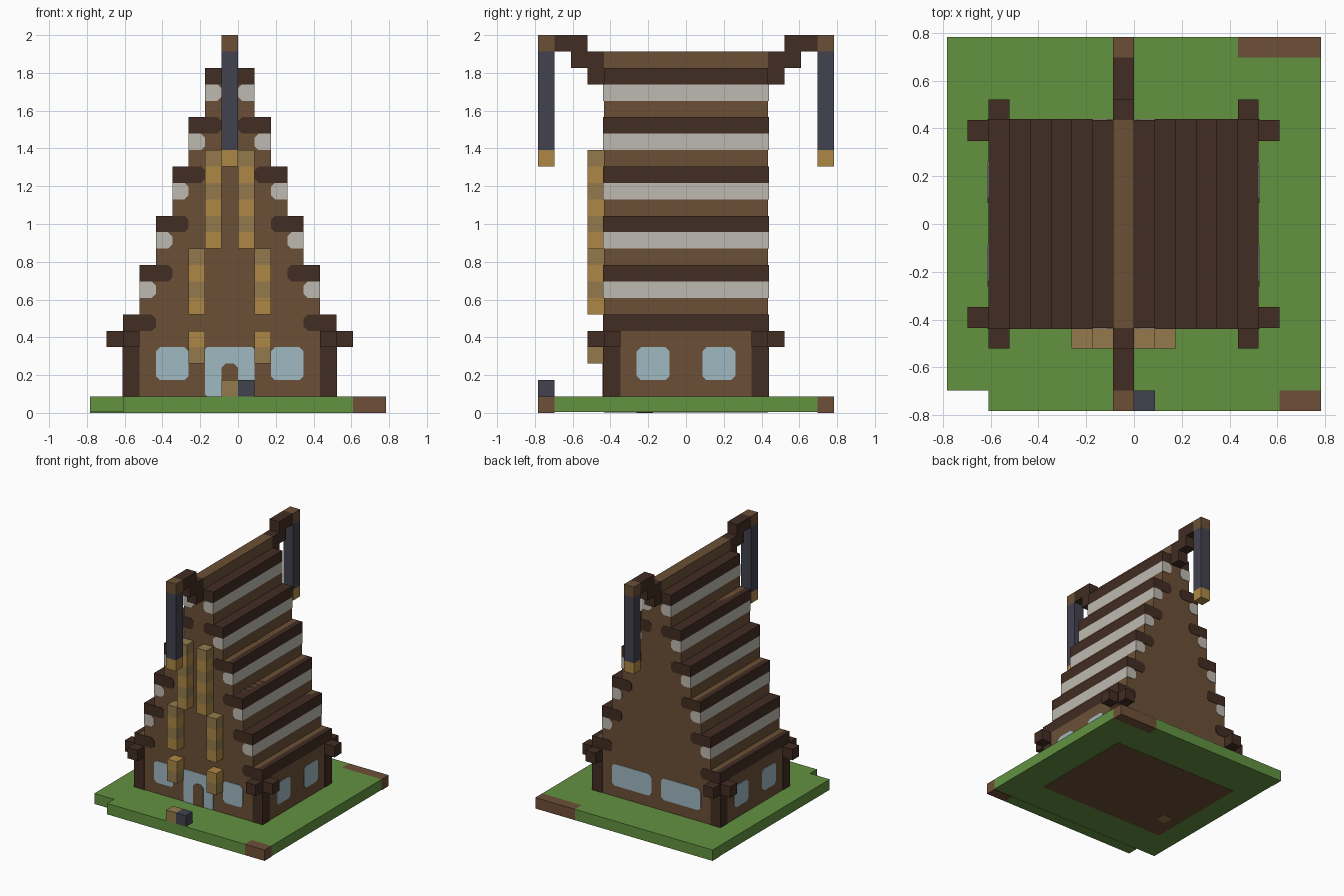
import bpy
import bmesh
from mathutils import Vector

if "Cube" in bpy.data.objects:
    bpy.data.objects.remove(bpy.data.objects["Cube"])

U = 2 / 23      # one block
EPS = 0.04      # tiny overlap, in blocks


def material(name, r, g, b):
    lin = [((c / 255 + 0.055) / 1.055) ** 2.4 for c in (r, g, b)] + [1]
    m = bpy.data.materials.new(name)
    m.use_nodes = True
    m.diffuse_color = lin
    m.node_tree.nodes["Principled BSDF"].inputs["Base Color"].default_value = lin
    return m


GRASS = material("grass green", 98, 146, 64)
DIRT = material("dirt brown", 111, 79, 56)
WOOD = material("wood brown", 107, 80, 54)
DARK = material("dark timber", 66, 45, 35)
WHITE = material("pale stone", 190, 186, 177)
GLASS = material("glass blue", 160, 184, 194)
NAVY = material("slate navy", 66, 66, 80)
GOLD = material("gold", 174, 135, 69)
TAN = material("tan", 147, 122, 76)


def prism(name, pts, lo, hi, mat, axis="y"):
    """Extrude a (horizontal, z) outline from lo to hi along an axis, in blocks."""
    bm = bmesh.new()
    place = (lambda a, z, d: (a, d, z)) if axis == "y" else (lambda a, z, d: (d, a, z))
    face = bm.faces.new([bm.verts.new(Vector(place(a, z, lo)) * U) for a, z in pts])
    ext = bmesh.ops.extrude_face_region(bm, geom=[face])
    verts = [v for v in ext["geom"] if isinstance(v, bmesh.types.BMVert)]
    bmesh.ops.translate(bm, verts=verts, vec=Vector(place(0, 0, hi - lo)) * U)
    bmesh.ops.recalc_face_normals(bm, faces=bm.faces)
    mesh = bpy.data.meshes.new(name)
    bm.to_mesh(mesh)
    bm.free()
    mesh.materials.append(mat)
    obj = bpy.data.objects.new(name, mesh)
    bpy.context.collection.objects.link(obj)
    return obj


def box(name, x, y, z, mat):
    return prism(name, [(x[0], z[0]), (x[1], z[0]), (x[1], z[1]), (x[0], z[1])], *y, mat)


def plate(name, a, z, at, mat, axis="y", c=0.25):
    """Thin panel with clipped corners, lying on a wall."""
    (a0, a1), (z0, z1) = a, z
    pts = [(a0 + c, z0), (a1 - c, z0), (a1, z0 + c), (a1, z1 - c),
           (a1 - c, z1), (a0 + c, z1), (a0, z1 - c), (a0, z0 + c)]
    return prism(name, pts, at - EPS, at + EPS, mat, axis)


def flip(x):
    """Mirror across the house's centre line."""
    return -1 - x


def span(a, b):
    return min(a, b), max(a, b)


# Ground slab with a missing corner and two dirt patches
box("lawn", (-9, 9), (-8, 8), (EPS, 1), GRASS)
box("lawn_front", (-7, 7), (-9, -8), (0, 1), GRASS)
box("lawn_back", (-9, 5), (8, 9), (0, 1), GRASS)
box("dirt_front", (7, 9), (-9, -8), (0, 1), DIRT)
box("dirt_back", (5, 9), (8, 9), (0, 1), DIRT)
box("floor", (-7, 6), (-5, 5), (EPS / 2, 0.5), WOOD)
box("floor_patch", (-6, -5), (-3, -2), (0, 0.4), TAN)

# Walls, corner posts and jutting log ends
box("walls", (-7, 6), (-5, 5), (1, 5), WOOD)
for sx in (-1, 1):
    out = (lambda x: x) if sx < 0 else flip
    for sy in (-1, 1):
        box("corner_post", span(out(-7 - EPS), out(-6)),
            span(sy * 4, sy * (5 + EPS)), (1, 5), DARK)
        box("side_log_end", span(out(-8), out(-7)), span(sy * 4, sy * 5), (4, 5), DARK)
        box("gable_log_end", span(out(-7), out(-6)), span(sy * 5, sy * 6), (4, 5), DARK)

# Stepped roof: dark beam, brown course, pale course, repeated upward
def course(name, x0, x1, z, mat, c=0.25):
    for f in (lambda x: x, flip):
        pts = [(x0, z), (x1 - c, z), (x1, z + c), (x1, z + 1 - c), (x1 - c, z + 1), (x0, z + 1)]
        prism(name, [(f(a), h) for a, h in pts], -5 - EPS, 5 + EPS, mat)


for n in range(5):
    edge, z = n - 7, 5 + 3 * n
    course("roof_beam", edge, edge + 2, z, DARK)
    course("roof_stone", edge + 1, edge + 2, z + 2, WHITE)
    for name, x, row in (("beam_core", edge + 0.5, z), ("gable_board", edge + 1, z + 1),
                         ("stone_core", edge + 1.5, z + 2)):
        box(name, (x, flip(x)), (-5, 5), (row, row + 1), WOOD)
box("top_beam", (-2, 1), (-5, 5), (20, 21), DARK)
box("ridge", (-1, 0), (-5, 5), (21, 22), WOOD)

# Curled ridge ends with hanging banners
for s in (-1, 1):
    for name, y0, y1, z0, z1, mat in (
            ("ridge_bracket", 5, 6, 20, 21, DARK), ("ridge_curl", 5, 7, 21, 22, DARK),
            ("ridge_arm", 6, 8, 22, 23, DARK), ("arm_cap", 8, 9, 22, 23, WOOD),
            ("banner", 8, 9, 16, 22, NAVY), ("banner_tip", 8, 9, 15, 16, GOLD)):
        box(name, (-1, 0), span(s * y0, s * y1), (z0, z1), mat)

# Striped carved strips on the front gable
for x, z0, z1 in ((-2, 10, 16), (-3, 6, 10), (-3, 3, 5)):
    for left in (x, flip(x) - 1):
        for z in range(z0, z1):
            box("carved_strip", (left, left + 1), (-6, -5), (z, z + 1), TAN if z % 2 else GOLD)

# Windows and front entrance
for x in ((-5, -3), (2, 4)):
    plate("front_window", x, (2, 4), -5, GLASS)
for x in ((-5, -1), (0, 4)):
    plate("back_window", x, (2, 4), 5, GLASS)
for wall in (-7, 6):
    for y in ((-3, -1), (1, 3)):
        plate("side_window", y, (2, 4), wall, GLASS, "x")
plate("entrance_glass", (-2, 1), (1, 4), -5, GLASS, c=0.12)
c = 0.25
prism("door", [(-1, 1), (0, 1), (0, 3 - c), (-c, 3), (c - 1, 3), (-1, 3 - c)],
      -5 - 2 * EPS, -5, WOOD)

# Two small blocks at the front edge
box("tan_block", (-1, 0), (-9, -8), (1, 2), TAN)
box("navy_block", (0, 1), (-9, -8), (1, 2), NAVY)
